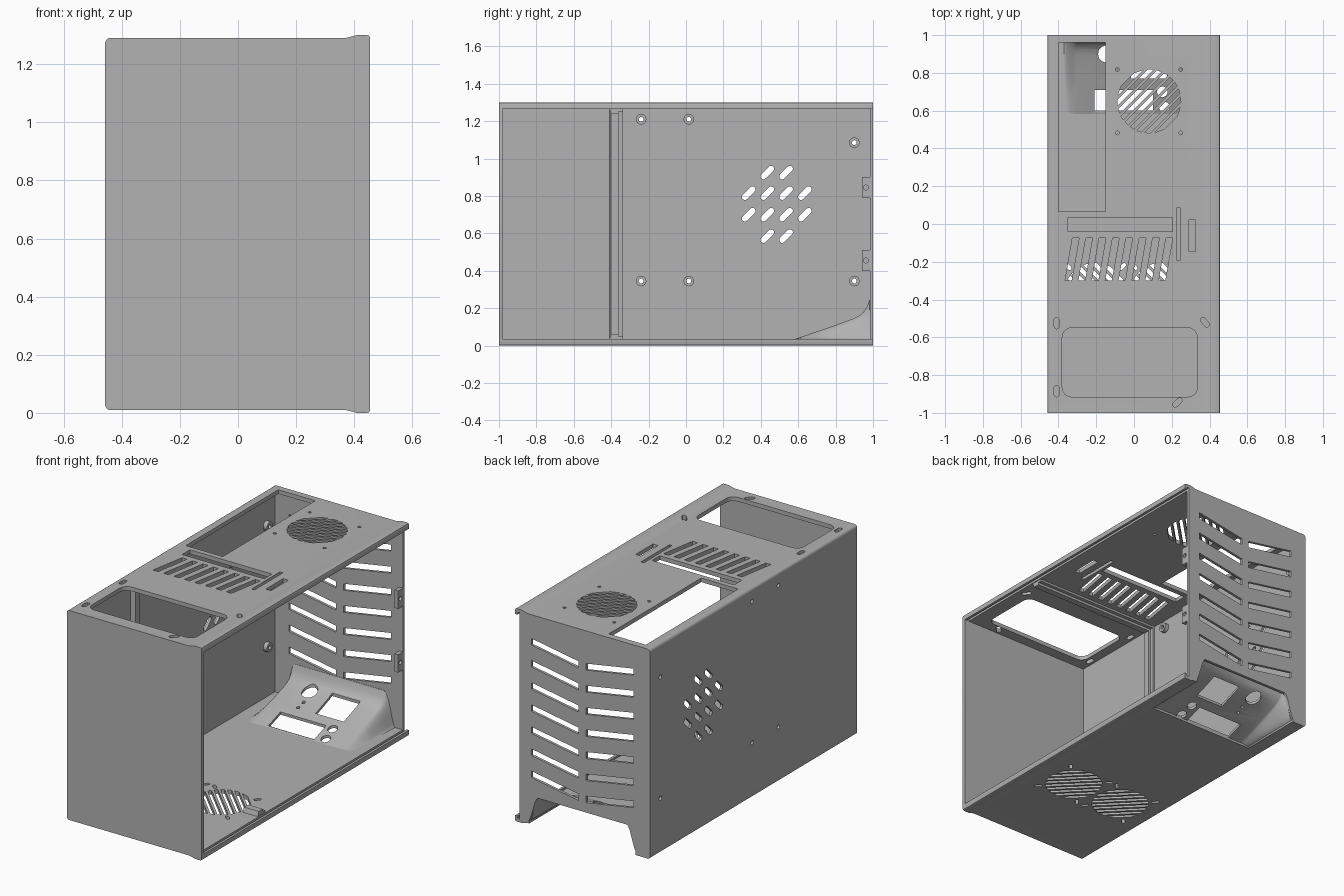
import bpy, bmesh
from math import pi, sin, cos, sqrt, radians

if "Cube" in bpy.data.objects:
    bpy.data.objects.remove(bpy.data.objects["Cube"])

grey = bpy.data.materials.new("mid grey")
grey.use_nodes = True
COLOUR = (0.445, 0.445, 0.445, 1)
grey.diffuse_color = COLOUR
grey.node_tree.nodes["Principled BSDF"].inputs["Base Color"].default_value = COLOUR

H = 1.3
MAP = {"x": lambda a, b, d: (d, a, b),
       "y": lambda a, b, d: (a, d, b),
       "z": lambda a, b, d: (a, b, d)}


# Flat outlines
def rect(a0, a1, b0, b1):
    return [(a0, b0), (a1, b0), (a1, b1), (a0, b1)]


def circle(a, b, r, n=24):
    return [(a + r * cos(2 * pi * i / n), b + r * sin(2 * pi * i / n)) for i in range(n)]


def oblong(a, b, length, width, angle, n=6):
    t, r, h = radians(angle), width / 2, (length - width) / 2
    pts = []
    for k in range(2 * (n + 1)):
        end = 1 if k <= n else -1
        ang = -pi / 2 + pi * (k if end == 1 else k - 1) / n
        u, v = end * h + r * cos(ang), r * sin(ang)
        pts.append((a + u * cos(t) - v * sin(t), b + u * sin(t) + v * cos(t)))
    return pts


def rounded(a0, a1, b0, b1, r, n=6):
    pts = []
    for q, (a, b) in enumerate([(a1 - r, b1 - r), (a0 + r, b1 - r), (a0 + r, b0 + r), (a1 - r, b0 + r)]):
        for i in range(n + 1):
            t = pi / 2 * (q + i / n)
            pts.append((a + r * cos(t), b + r * sin(t)))
    return pts


def grille(a, b, r, angle, count=9):
    """Parallel slits trimmed to a circle."""
    pitch, t, out = 2 * r / count, radians(angle), []
    for i in range(count):
        mid = (i - (count - 1) / 2) * pitch
        pts = []
        for v, ends in ((mid - pitch * 0.3, (-1, 1)), (mid + pitch * 0.3, (1, -1))):
            c = sqrt(max(r * r - v * v, 0))
            pts += [(a + e * c * cos(t) - v * sin(t), b + e * c * sin(t) + v * cos(t)) for e in ends]
        out.append(pts)
    return out


# Solids
def finish(name, bm):
    bmesh.ops.recalc_face_normals(bm, faces=bm.faces)
    me = bpy.data.meshes.new(name)
    bm.to_mesh(me)
    bm.free()
    me.materials.append(grey)
    ob = bpy.data.objects.new(name, me)
    bpy.context.collection.objects.link(ob)
    return ob


def prisms(name, parts):
    """Each part is (axis, outline, start, end)."""
    bm = bmesh.new()
    for axis, pts, d0, d1 in parts:
        lo = [bm.verts.new(MAP[axis](a, b, d0)) for a, b in pts]
        hi = [bm.verts.new(MAP[axis](a, b, d1)) for a, b in pts]
        bm.faces.new(lo)
        bm.faces.new(hi)
        for i in range(len(pts)):
            j = (i + 1) % len(pts)
            bm.faces.new((lo[i], lo[j], hi[j], hi[i]))
    return finish(name, bm)


def apply(ob, mod):
    bpy.ops.object.select_all(action="DESELECT")
    ob.select_set(True)
    bpy.context.view_layer.objects.active = ob
    bpy.ops.object.modifier_apply(modifier=mod.name)


def cut(ob, parts):
    tool = prisms("cutter", parts)
    tool.hide_render = True
    mod = ob.modifiers.new("cut", "BOOLEAN")
    mod.operation, mod.solver, mod.object = "DIFFERENCE", "EXACT", tool
    apply(ob, mod)
    bpy.data.objects.remove(tool)


# Case profile: rounded on the closed side, grooved lip on the open side
inner = [(-.44, 1.265), (.425, 1.265), (.425, 1.28), (.44, 1.28), (.44, 1.265), (.455, 1.265)]
outer = [(.455, 1.29), (.452, 1.297), (.445, 1.3), (.41, 1.3), (.39, 1.295), (.37, 1.29)]
outer += [(-.44 - .017 * sin(t * pi / 8), 1.273 + .017 * cos(t * pi / 8)) for t in range(5)]


def flip(pts):
    return [(a, H - b) for a, b in reversed(pts)]


shell = prisms("case_shell", [("y", inner + outer + flip(inner + outer), -1, 1)])
front = prisms("front_panel", [("y", outer + flip(outer), -1, -.98)])

# Openings in the top panel
FAN = (.08, .65)
top = [rect(-.4, -.15, .067, .96), rect(-.35, .205, -.04, .035),
       rect(.225, .245, -.19, .085), rect(.29, .325, -.145, .022),
       rounded(-.38, .335, -.915, -.55, .05)]
top += grille(*FAN, .168, 45)
top += [circle(FAN[0] + i * .168, FAN[1] + j * .168, .01, 12) for i in (-1, 1) for j in (-1, 1)]
top += [oblong(a, b, .06, .027, t) for a, b, t in
        ((-.41, -.525, 90), (-.41, -.885, 90), (.375, -.52, -50), (.23, -.945, 45))]
for i in range(8):
    a = -.328 + .0708 * i
    top.append([(a - .037, -.3), (a - .002, -.3), (a + .037, -.075), (a + .002, -.075)])

# Openings in the floor
floor = [rect(-.36, .36, .6, 1.1)]
for fx in (-.205, .145):
    floor += grille(fx, -.37, .165, -45)
    for i in (-1, 1):
        for j in (-1, 1):
            floor.append(oblong(fx + i * .145, -.37 + j * .145, .045, .02, 45 * i * j))

# Vents and screw holes in the closed side
side = [oblong(.335 + .1 * c, z, .09, .032, 45)
        for z, cols in ((.925, (1, 2)), (.815, range(4)), (.7, range(4)), (.585, (1, 2))) for c in cols]
screws = [(y, z) for y in (-.24, .015) for z in (.345, 1.21)] + [(.9, .345), (.9, 1.085)]
holes = [("x", circle(y, z, .013, 16), -.6, -.3) for y, z in screws]

cut(shell, [("z", p, 1.2, 1.4) for p in top])
cut(shell, [("z", p, -.1, .1) for p in floor])
cut(shell, [("x", p, -.6, -.3) for p in side] + holes)

bosses = prisms("screw_bosses", [("x", circle(y, z, .028), -.441, -.415) for y, z in screws])
cut(bosses, holes)


# Raised port scoop at the lower back
def flank(x):
    t = min(max((.37 - abs(x)) / .07, 0), 1)
    return t * t * (3 - 2 * t)


right_xs = [.3 + .07 * i / 8 for i in range(9)]
xs = [-x for x in reversed(right_xs)] + right_xs
rise = [(.58, 0), (.7, .041), (.8, .075), (.9, .112), (.93, .127), (.955, .148), (.975, .18), (.987, .215)]
bm = bmesh.new()
rows = [[bm.verts.new((x, y, .026 + h * flank(x))) for x in xs] for y, h in rise]
for r0, r1 in zip(rows, rows[1:]):
    for i in range(len(xs) - 1):
        bm.faces.new((r0[i], r0[i + 1], r1[i + 1], r1[i]))
scoop = finish("port_scoop", bm)
mod = scoop.modifiers.new("thickness", "SOLIDIFY")
mod.thickness, mod.offset = .016, 0
apply(scoop, mod)
ports = [rect(-.21, .1, .59, .71), rect(-.015, .175, .77, .93), circle(-.145, .9, .045),
         circle(.15, .7, .028), circle(.16, .62, .028), circle(-.13, .82, .01, 12), circle(-.135, .775, .01, 12)]
cut(scoop, [("z", p, -.1, .5) for p in ports])

# Back panel with chevron vents and the scoop mouth
back = prisms("back_panel", [("y", rect(-.445, .425, .02, 1.28), .984, 1)])
vents = []
for row in range(7):
    z = 1.125 - .135 * row
    for s in (-1, 1):
        vents.append([(s * .345, z - .02), (s * .345, z + .02), (s * .025, z - .035), (s * .025, z - .075)])
mouth = [(x, .02 + .16 * flank(x)) for x in xs] + [(.37, -.1), (-.37, -.1)]
cut(back, [("y", p, .9, 1.1) for p in vents + [mouth]])

# Screw tabs on the open edge of the back panel
tabs = prisms("back_tabs", [("x", rect(.94, .99, z, z + .11), .4, .425) for z in (.4, .79)])
cut(tabs, [("x", circle(.962, z + .055, .013, 16), .3, .5) for z in (.4, .79)])

# Stepped rail that holds the power supply
rail = [(-.41, 0), (-.4, .03), (-.36, .03), (-.36, .015), (-.338, .015), (-.338, 0)]
prisms("supply_rail", [
    ("z", [(-.442 + h, y) for y, h in rail], .03, 1.27),
    ("x", [(y, 1.267 - h) for y, h in rail], -.442, .42),
    ("x", [(y, .033 + h) for y, h in rail], .32, .42)])

# Smooth the rounded areas, keep edges sharp
bpy.ops.object.select_all(action="DESELECT")
for ob in (shell, front, bosses, scoop, back, tabs):
    ob.select_set(True)
bpy.context.view_layer.objects.active = shell
bpy.ops.object.shade_smooth_by_angle(angle=radians(30))
